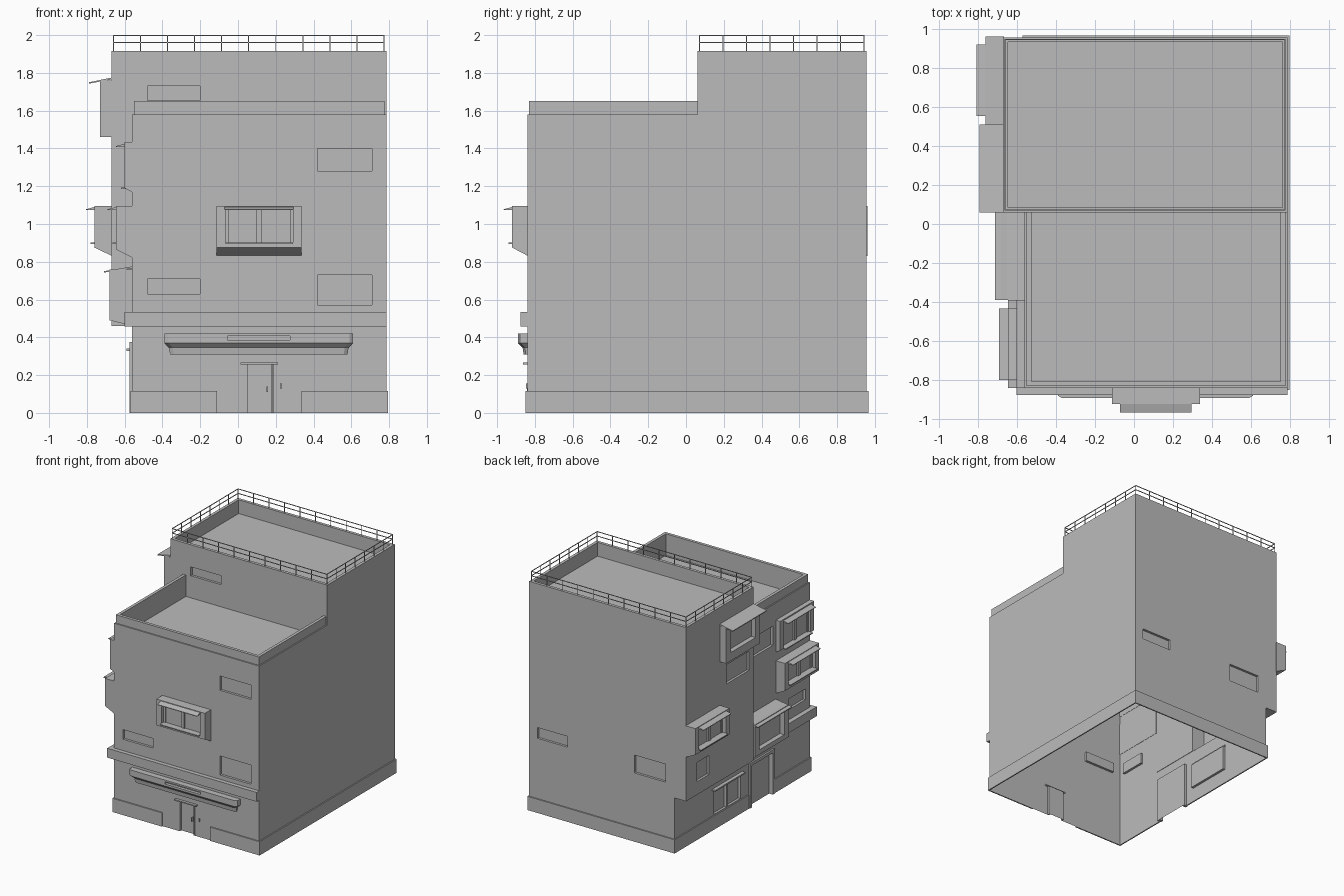
import bpy, bmesh, math
from mathutils import Matrix, Vector

if "Cube" in bpy.data.objects:
    bpy.data.objects.remove(bpy.data.objects["Cube"])

grey = bpy.data.materials.new("plain_grey")
grey.use_nodes = True
TONE = (0.5, 0.5, 0.5, 1)
grey.diffuse_color = TONE
grey.node_tree.nodes["Principled BSDF"].inputs["Base Color"].default_value = TONE

X0, X1, Y0, Y1, STEP = -0.56, 0.785, -0.84, 0.955, 0.06
XR = -0.67  # outer face of the overhanging rear part


def add_box(bm, x0, x1, y0, y1, z0, z1):
    m = Matrix.Translation(((x0 + x1) / 2, (y0 + y1) / 2, (z0 + z1) / 2))
    bmesh.ops.create_cube(bm, size=1, matrix=m @ Matrix.Diagonal((x1 - x0, y1 - y0, z1 - z0, 1)))


def add_prism(bm, profile, x0, x1):
    """Extrude a (y, z) outline along x."""
    face = bm.faces.new([bm.verts.new((x0, y, z)) for y, z in profile])
    out = bmesh.ops.extrude_face_region(bm, geom=[face])
    moved = [g for g in out["geom"] if isinstance(g, bmesh.types.BMVert)]
    bmesh.ops.translate(bm, vec=(x1 - x0, 0, 0), verts=moved)


def finish(name, bm, matrix=Matrix()):
    bmesh.ops.recalc_face_normals(bm, faces=bm.faces)
    mesh = bpy.data.meshes.new(name)
    bm.to_mesh(mesh)
    bm.free()
    mesh.materials.append(grey)
    ob = bpy.data.objects.new(name, mesh)
    ob.matrix_world = matrix
    bpy.context.collection.objects.link(ob)
    return ob


def boxes(name, rows, matrix=Matrix()):
    bm = bmesh.new()
    for row in rows:
        add_box(bm, *row)
    return finish(name, bm, matrix)


def boolean(ob, tool, operation):
    """Apply a boolean and discard its tool."""
    mod = ob.modifiers.new("cut", "BOOLEAN")
    mod.operation, mod.object, mod.solver = operation, tool, "EXACT"
    bpy.context.view_layer.update()
    done = ob.evaluated_get(bpy.context.evaluated_depsgraph_get())
    mesh = bpy.data.meshes.new_from_object(done)
    ob.modifiers.clear()
    ob.data = mesh
    bpy.data.objects.remove(tool)


def front(x, y=Y0):
    return Matrix.Translation((x, y, 0))


def left(y, x=X0):
    return Matrix.Translation((x, y, 0)) @ Matrix.Rotation(-math.pi / 2, 4, "Z")


def back(x):
    return Matrix.Translation((x, Y1, 0)) @ Matrix.Rotation(math.pi, 4, "Z")


# Main shell: stepped block plus the overhang of the rear storeys
bm = bmesh.new()
add_prism(bm, [(Y0, 0), (Y1, 0), (Y1, 1.915), (STEP, 1.915), (STEP, 1.58), (Y0, 1.58)], X0, X1)
shell = finish("building_shell", bm)
boolean(shell, boxes("overhang", [(XR, X0 + 0.1, STEP, Y1, 0.46, 1.915)]), "UNION")
boolean(shell, boxes("front_parapet", [(X0 + 0.01, X1 - 0.01, Y0 + 0.01, STEP + 0.05, 1.5, 1.65)]), "UNION")
# Sunken roofs
boolean(shell, boxes("roof_wells", [
    (X0 + 0.035, X1 - 0.035, Y0 + 0.035, STEP, 1.47, 2.1),
    (XR + 0.025, X1 - 0.025, STEP + 0.025, Y1 - 0.025, 1.8, 2.1)]), "DIFFERENCE")

# Recessed plain windows and doors: (placement, width, bottom, top)
recesses = [
    (front(-0.34), 0.28, 0.63, 0.71), (front(0.565), 0.29, 0.57, 0.73),
    (front(0.565), 0.29, 1.28, 1.40), (front(-0.34, STEP), 0.28, 1.655, 1.73),
    (front(0.115), 0.145, -0.1, 0.255),
    (back(-0.335), 0.29, 0.57, 0.72), (back(0.57), 0.28, 0.62, 0.71),
    (left(0.27, XR), 0.3, 1.24, 1.40), (left(0.73, XR), 0.16, 0.57, 0.73),
    (left(-0.2), 0.3, 1.24, 1.40), (left(-0.67), 0.22, 0.62, 0.71),
    (left(0.255), 0.39, 0.12, 0.325), (left(-0.19), 0.3, -0.1, 0.36)]
bm = bmesh.new()
for place, width, z0, z1 in recesses:
    old = set(bm.verts)
    add_box(bm, -width / 2, width / 2, -0.05, 0.02, z0, z1)
    bmesh.ops.transform(bm, matrix=place, verts=[v for v in bm.verts if v not in old])
boolean(shell, finish("recess_tools", bm), "DIFFERENCE")

# The shell is open underneath
bm = bmesh.new()
bm.from_mesh(shell.data)
under = [f for f in bm.faces if f.calc_center_median().z < 0.001 and f.normal.z < -0.9]
bmesh.ops.delete(bm, geom=under, context="FACES")
bm.to_mesh(shell.data)
bm.free()


def bay(name, place, width, depth, z0, z1, slope, window, hood):
    """Projecting window box with a sloped underside and a recessed pane."""
    w, (wx, wz0, wz1) = width / 2, window
    bm = bmesh.new()
    add_prism(bm, [(0.005, z0), (-depth, z0 + slope), (-depth, z1), (0.005, z1)], -w, w)
    ob = finish(name, bm, place)
    inner = min(0.04, depth - 0.01)
    boolean(ob, boxes("pane_tool", [(-wx, wx, -depth - 0.1, inner - depth, wz0, wz1)], place), "DIFFERENCE")
    if hood:
        pane = inner - depth
        boxes(name + "_bars", [(-0.015, 0.015, pane - 0.015, pane, wz0, wz1),
                               (-wx, -wx + 0.015, pane - 0.01, pane, wz0, wz1),
                               (wx - 0.015, wx, pane - 0.01, pane, wz0, wz1)], place)
        boxes(name + "_sill", [(-wx, wx, -depth - 0.02, -depth + 0.03, wz0 - 0.005, wz0 + 0.003)], place)
        bm = bmesh.new()
        add_prism(bm, [(-depth, wz1 + 0.015), (-depth - 0.045, wz1 + 0.003),
                       (-depth - 0.045, wz1 - 0.002), (-depth, wz1)], -wx - 0.005, wx + 0.005)
        finish(name + "_hood", bm, place)


# Four bays with glazing bars and hoods
bay("front_bay", front(0.112), 0.45, 0.08, 0.83, 1.095, 0.045, (0.178, 0.90, 1.075), True)
bay("left_rear_bay", left(0.735, XR), 0.45, 0.09, 0.83, 1.095, 0.045, (0.178, 0.90, 1.075), True)
bay("left_front_bay", left(-0.615), 0.45, 0.085, 0.82, 1.095, 0.045, (0.178, 0.90, 1.075), True)
bay("left_upper_bay", left(-0.615), 0.45, 0.04, 1.165, 1.435, 0.025, (0.178, 1.19, 1.41), True)

# Two boxes under sloped awnings
for name, place, depth, base, reach in (("upper", left(0.285, XR), 0.06, 1.46, 0.12),
                                        ("lower", left(-0.165), 0.12, 0.46, 0.15)):
    bay(name + "_box", place, 0.45, depth, base, base + 0.3, 0.03 if base < 1 else 0,
        (0.165, base + 0.07, base + 0.26), False)
    bm = bmesh.new()
    add_prism(bm, [(0, base + 0.315), (-reach, base + 0.29), (-reach, base + 0.283), (0, base + 0.305)],
              -0.225, 0.225)
    finish(name + "_awning", bm, place)

# Plinth around the base, broken at the doors
P = 0.01
boxes("plinth", [
    (X0 - P, -0.11, Y0 - P, Y0, 0, 0.115), (0.335, X1 + P, Y0 - P, Y0, 0, 0.115),
    (X1, X1 + P, Y0, Y1, 0, 0.115), (X0 - P, X1 + P, Y1, Y1 + P, 0, 0.115),
    (X0 - P, X0, -0.02, Y1, 0, 0.115), (X0 - P, X0, Y0, -0.36, 0, 0.115)])

# Band above the ground floor
boxes("storey_band", [(X0 - 0.04, X1, Y0 - 0.035, Y0, 0.457, 0.535),
                      (X0 - 0.04, X0, Y0, -0.39, 0.457, 0.535)])

# Tapered canopy over the entrance
bm = bmesh.new()
rings = []
for z, inset, out in ((0.42, 0, 0.05), (0.37, 0, 0.05), (0.345, 0.025, 0.025), (0.31, 0.03, 0.02)):
    half = 0.5 - inset
    rings.append([bm.verts.new((x, y, z)) for x, y in
                  ((-half, 0), (-half, -out + 0.012), (-half + 0.02, -out),
                   (half - 0.02, -out), (half, -out + 0.012), (half, 0))])
for a, b in zip(rings, rings[1:]):
    for i in range(len(a)):
        j = (i + 1) % len(a)
        bm.faces.new((a[i], a[j], b[j], b[i]))
bm.faces.new(rings[0])
bm.faces.new(rings[-1])
canopy = finish("entrance_canopy", bm, front(0.11))
boolean(canopy, boxes("slot_tool", [(-0.165, 0.165, -0.1, -0.025, 0.387, 0.406)], front(0.11)), "DIFFERENCE")

# Front door trim
boxes("front_door_trim", [(-0.1, 0.1, -0.022, 0.01, 0.256, 0.266), (-0.073, -0.063, 0, 0.02, 0, 0.255),
                          (0.063, 0.073, 0, 0.02, 0, 0.255), (0.04, 0.048, -0.002, 0.02, 0.11, 0.14),
                          (0.11, 0.122, -0.008, 0, 0.13, 0.155)], front(0.112))
# Side door and ground floor window trim
boxes("side_door_frame", [(-0.165, -0.14, -0.015, 0.02, 0, 0.375), (0.14, 0.165, -0.015, 0.02, 0, 0.375),
                          (-0.165, 0.165, -0.015, 0.02, 0.35, 0.375)], left(-0.19))
boxes("side_window_frame", [(-0.2, 0.2, -0.03, 0.01, 0.328, 0.34), (-0.01, 0.01, 0, 0.02, 0.12, 0.325),
                            (-0.195, -0.175, 0, 0.02, 0.12, 0.325),
                            (0.175, 0.195, 0, 0.02, 0.12, 0.325)], left(0.255))

# Roof railing: two rails and evenly spaced posts
R, xa, xb, ya, yb = 0.0025, XR + 0.01, X1 - 0.012, STEP + 0.012, Y1 - 0.012
rows = []
for z in (1.96, 2.0 - R):
    rows += [(xa, xb, y - R, y + R, z - R, z + R) for y in (ya, yb)]
    rows += [(x - R, x + R, ya, yb, z - R, z + R) for x in (xa, xb)]
for i in range(11):
    x = xa + (xb - xa) * i / 10
    rows += [(x - R, x + R, y - R, y + R, 1.91, 2.0) for y in (ya, yb)]
for i in range(1, 7):
    y = ya + (yb - ya) * i / 7
    rows += [(x - R, x + R, y - R, y + R, 1.91, 2.0) for x in (xa, xb)]
boxes("roof_railing", rows)
